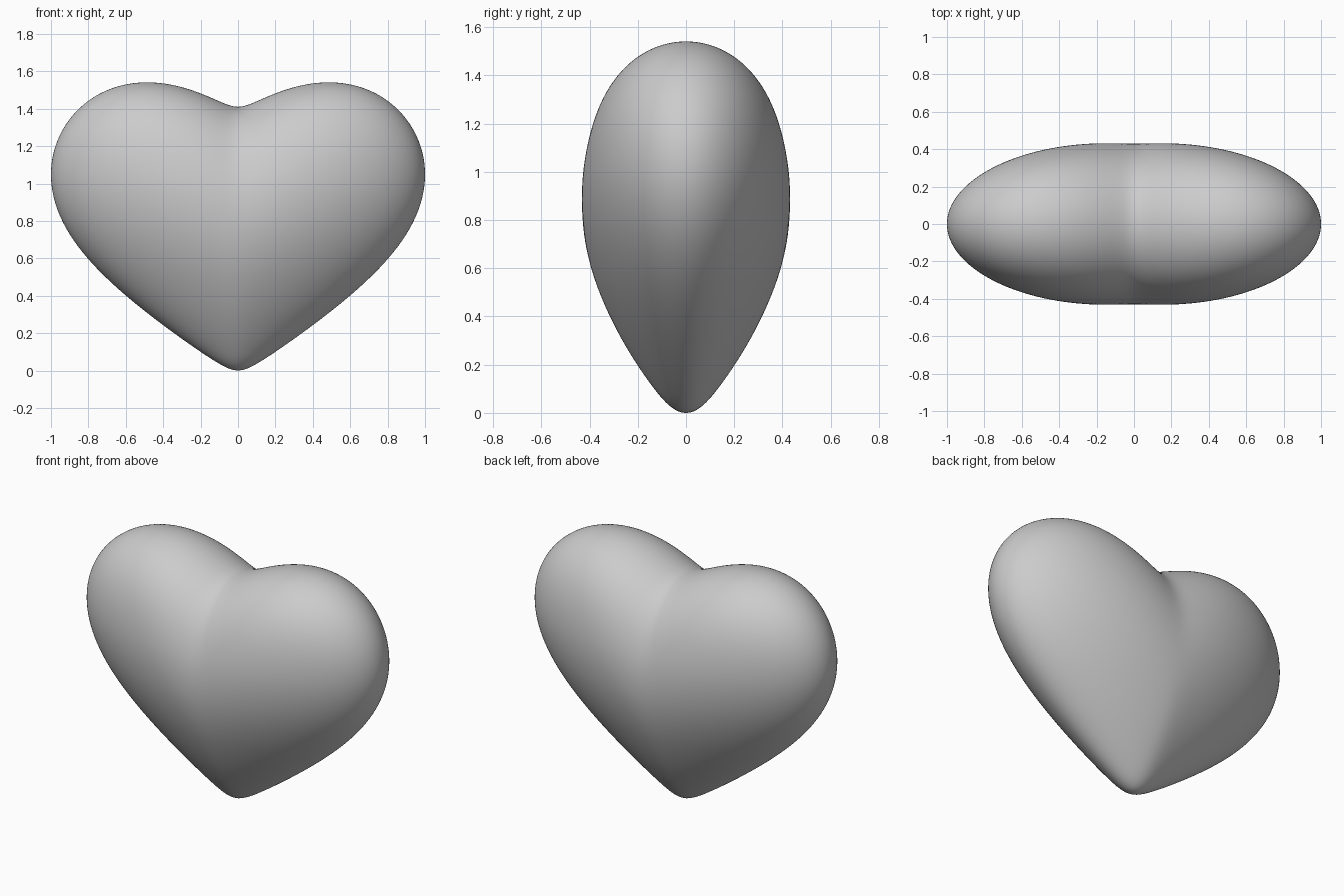
import bpy, bmesh, math

if "Cube" in bpy.data.objects:
    bpy.data.objects.remove(bpy.data.objects["Cube"])

# Puffy heart: a sphere whose columns are lifted away from the centre line
# (making lobes and a tip) and whose depth tapers towards the bottom.
HALF_W, HALF_H = 1.0, 0.705


def lift(x):
    e = 0.07
    return 0.69 * (math.sqrt(x * x + e * e) - e) - 0.30 * x * x


def depth(z):
    pts = [(0, 0.22), (0.2, 0.292), (0.4, 0.352), (0.65, 0.41), (0.9, 0.447), (1.2, 0.475), (1.6, 0.53)]
    for (z0, d0), (z1, d1) in zip(pts, pts[1:]):
        if z <= z1:
            return d0 + (d1 - d0) * (z - z0) / (z1 - z0)
    return pts[-1][1]


def smooth_depth(z):
    # average neighbouring samples so the taper has no kinks
    return sum(depth(max(0, z + 0.03 * k)) for k in range(-4, 5)) / 9


bm = bmesh.new()
bmesh.ops.create_cube(bm, size=2)
bmesh.ops.subdivide_edges(bm, edges=bm.edges[:], cuts=63, use_grid_fill=True)
for v in bm.verts:
    # even cube-to-sphere spacing
    c = [math.tan(a * math.pi / 4) for a in v.co]
    n = math.sqrt(sum(a * a for a in c))
    x, y, z = (a / n for a in c)
    x *= HALF_W
    z = HALF_H * (z + 1) + lift(x)
    v.co = (x, y * smooth_depth(z), z)

mesh = bpy.data.meshes.new("heart")
bm.to_mesh(mesh)
bm.free()
for p in mesh.polygons:
    p.use_smooth = True
heart = bpy.data.objects.new("heart", mesh)
bpy.context.collection.objects.link(heart)
